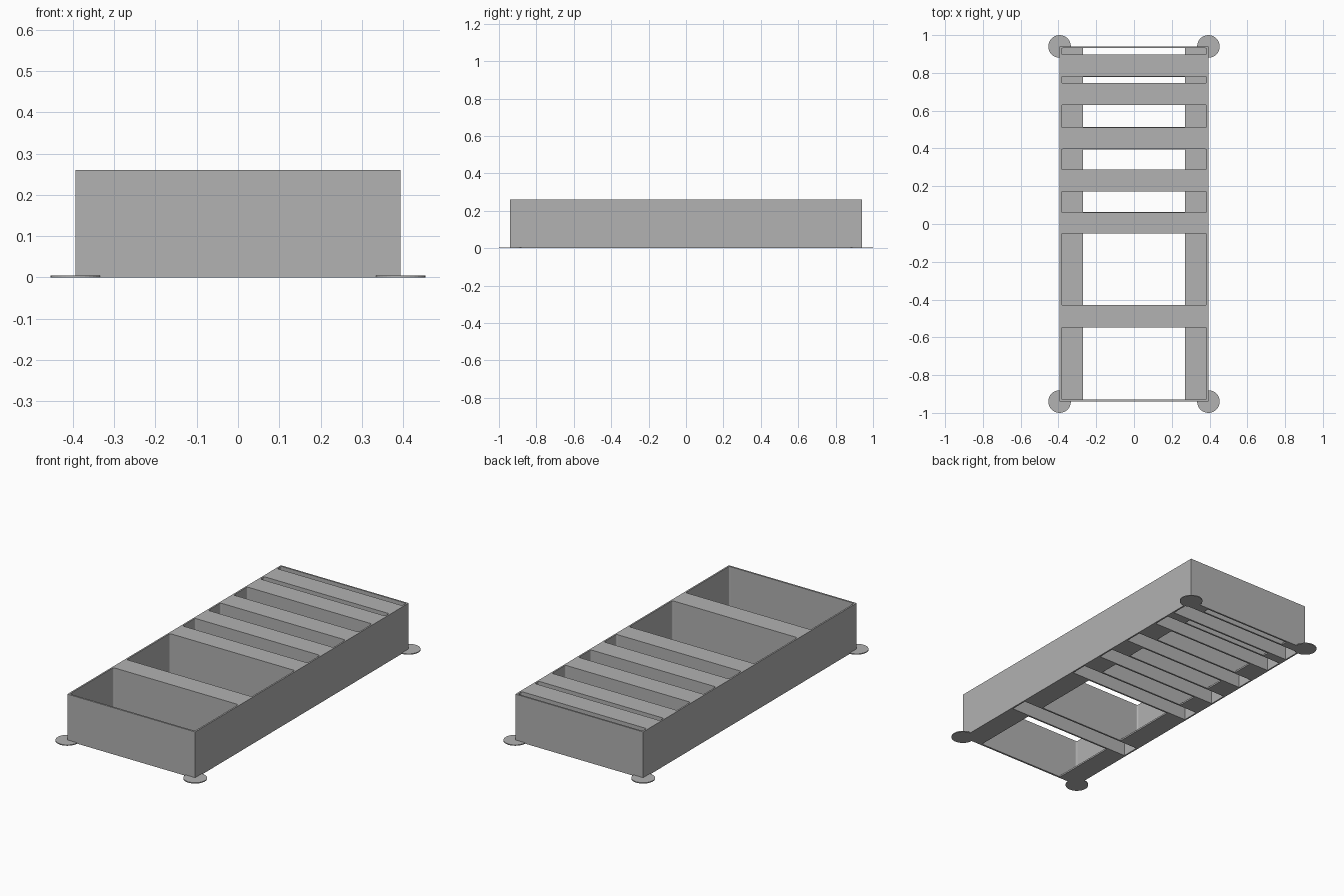
import bpy
import bmesh
from mathutils import Matrix, Vector

default = bpy.data.objects.get("Cube")
if default:
    bpy.data.objects.remove(default, do_unlink=True)

HALF_X, HALF_Y, HEIGHT = 0.394, 0.94, 0.26
WALL = 0.009
LEDGE_X = 0.27

# Front and back limits of each compartment, front to back
POCKETS = [(-0.93, -0.547), (-0.43, -0.05), (0.062, 0.172), (0.288, 0.396),
           (0.512, 0.63), (0.746, 0.78), (0.897, 0.931)]

grey = bpy.data.materials.new("plain grey")
grey.use_nodes = True
colour = (0.445, 0.445, 0.445, 1)
grey.diffuse_color = colour
grey.node_tree.nodes["Principled BSDF"].inputs["Base Color"].default_value = colour


def add_object(name, bm):
    bmesh.ops.recalc_face_normals(bm, faces=bm.faces)
    mesh = bpy.data.meshes.new(name)
    bm.to_mesh(mesh)
    bm.free()
    mesh.materials.append(grey)
    obj = bpy.data.objects.new(name, mesh)
    bpy.context.collection.objects.link(obj)
    return obj


def add_box(bm, half_x, y0, y1, z0, z1, radius=0):
    """Box centred on x, with optional rounded upright edges."""
    size = Vector((2 * half_x, y1 - y0, z1 - z0))
    centre = Vector((0, (y0 + y1) / 2, (z0 + z1) / 2))
    matrix = Matrix.Translation(centre) @ Matrix.Diagonal(size.to_4d())
    verts = bmesh.ops.create_cube(bm, size=1, matrix=matrix)["verts"]
    if radius:
        edges = {e for v in verts for e in v.link_edges
                 if abs(e.verts[0].co.z - e.verts[1].co.z) > 0.01}
        bmesh.ops.bevel(bm, geom=list(edges), offset=radius, segments=3,
                        profile=0.5, affect='EDGES')


def cut(target, name, boxes):
    """Subtract a row of boxes from the target and discard the cutter."""
    bm = bmesh.new()
    for box in boxes:
        add_box(bm, *box)
    cutter = add_object(name, bm)
    cutter.hide_render = True
    mod = target.modifiers.new(name, 'BOOLEAN')
    mod.operation = 'DIFFERENCE'
    mod.solver = 'EXACT'
    mod.object = cutter
    bpy.context.view_layer.objects.active = target
    bpy.ops.object.modifier_apply(modifier=name)
    bpy.data.objects.remove(cutter, do_unlink=True)


# Tray block
bm = bmesh.new()
add_box(bm, HALF_X, -HALF_Y, HALF_Y, 0, HEIGHT)
tray = add_object("compartment_tray", bm)

# Compartments open at the top, with rounded corners
inner_x = HALF_X - WALL
cut(tray, "pocket_cutter",
    [(inner_x, y0, y1, WALL, HEIGHT + 0.1, 0.008) for y0, y1 in POCKETS])

# Floor openings that leave a ledge along both long sides
cut(tray, "floor_cutter",
    [(LEDGE_X, y0 + 0.0005, y1 - 0.0005, -0.1, WALL + 0.05) for y0, y1 in POCKETS])

# Hollow undersides of the crossbars
cut(tray, "channel_cutter",
    [(inner_x, a[1] + WALL, b[0] - WALL, -0.1, HEIGHT - WALL)
     for a, b in zip(POCKETS, POCKETS[1:])])

# Thin round pads under the four corners
for y, end in ((-HALF_Y, "front"), (HALF_Y, "back")):
    for x, side in ((-HALF_X, "right"), (HALF_X, "left")):
        bm = bmesh.new()
        bmesh.ops.create_cone(bm, cap_ends=True, segments=32, radius1=0.06,
                              radius2=0.06, depth=0.005,
                              matrix=Matrix.Translation((x, y, 0.0025)))
        add_object(f"{end}_{side}_corner_pad", bm)
